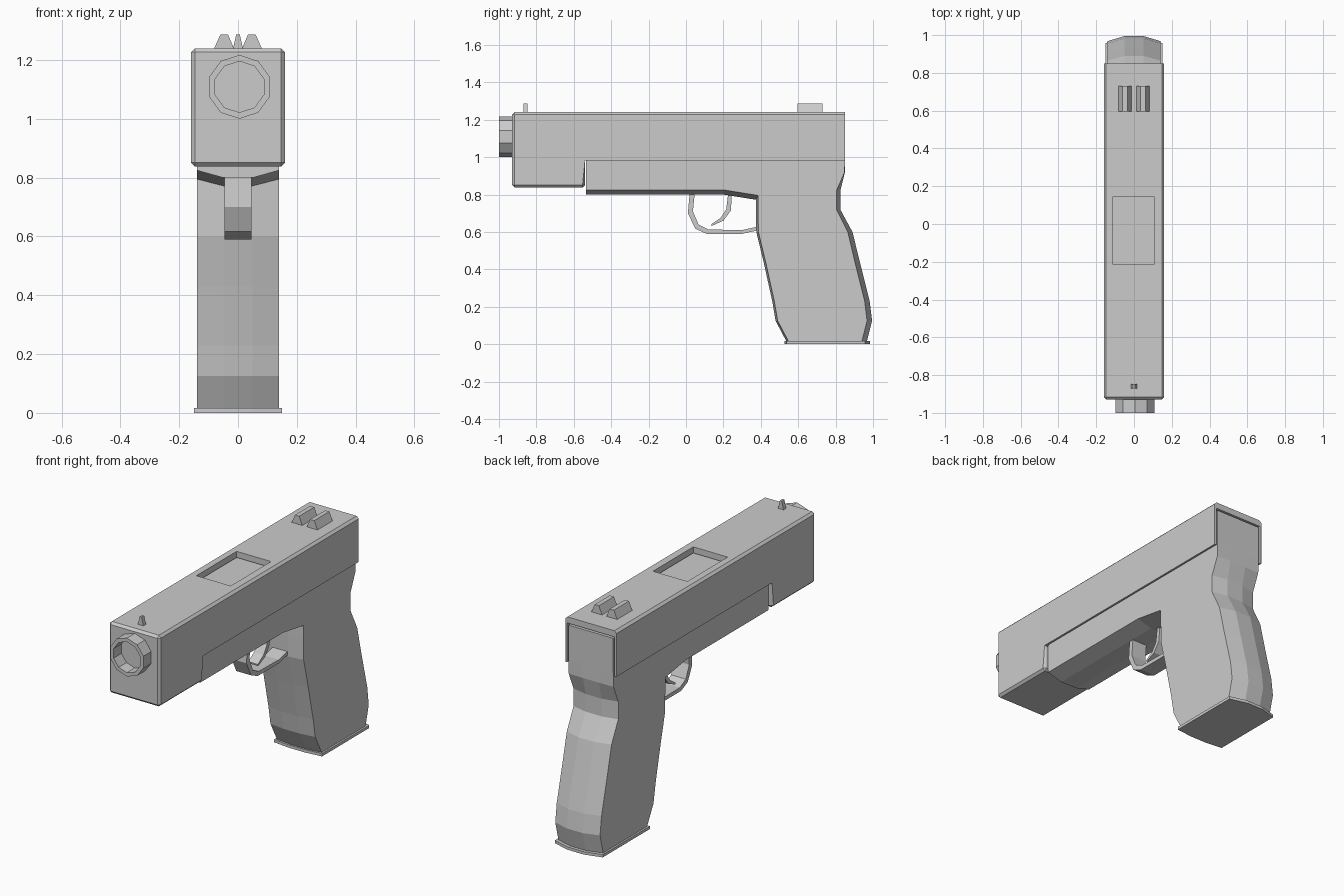
import bpy, bmesh, math

if "Cube" in bpy.data.objects:
    bpy.data.objects.remove(bpy.data.objects["Cube"])


def finish(name, bm):
    bmesh.ops.recalc_face_normals(bm, faces=bm.faces)
    me = bpy.data.meshes.new(name)
    bm.to_mesh(me)
    bm.free()
    ob = bpy.data.objects.new(name, me)
    bpy.context.collection.objects.link(ob)
    return ob


def loft(name, rings):
    """Closed skin through a list of equal-length rings of points."""
    bm = bmesh.new()
    rows = [[bm.verts.new(p) for p in r] for r in rings]
    n = len(rows[0])
    for a, b in zip(rows, rows[1:]):
        for i in range(n):
            j = (i + 1) % n
            bm.faces.new((a[i], a[j], b[j], b[i]))
    bm.faces.new(rows[0])
    bm.faces.new(rows[-1])
    return finish(name, bm)


def side_plate(name, yz, half):
    """Side profile extruded across x."""
    return loft(name, [[(x, y, z) for y, z in yz] for x in (-half, half)])


def box(name, x, y, z):
    return loft(name, [[(a, b, c) for a, b in
                ((x[0], y[0]), (x[1], y[0]), (x[1], y[1]), (x[0], y[1]))] for c in z])


def boolean(ob, other, op):
    m = ob.modifiers.new(op.lower(), 'BOOLEAN')
    m.operation, m.solver, m.object = op, 'EXACT', other
    bpy.context.view_layer.objects.active = ob
    bpy.ops.object.modifier_apply(modifier=m.name)
    bpy.data.objects.remove(other)


# Slide: stepped block, bevelled everywhere but the rear face
slide = side_plate("slide", [(-.93, .838), (-.54, .838), (-.54, .983),
                             (.85, .983), (.85, 1.24), (-.93, 1.24)], .16)
bm = bmesh.new()
bm.from_mesh(slide.data)
edges = [e for e in bm.edges if not all(v.co.y > .84 for v in e.verts)
         and not all(abs(v.co.z - .983) < .01 for v in e.verts)]
bmesh.ops.bevel(bm, geom=edges, offset=.013, segments=1, affect='EDGES')
bm.to_mesh(slide.data)
bm.free()
# Underside channel and ejection port
boolean(slide, box("channel", (-.149, .149), (-.53, .9), (.7, 1.205)), 'DIFFERENCE')
boolean(slide, box("port", (-.11, .105), (-.215, .145), (1.15, 1.3)), 'DIFFERENCE')

# Frame: chamfered underside, dipping towards the grip
frame_rings = []
for y, zs, zc in ((-.535, .825, .8), (.2, .825, .8), (.45, .785, .76)):
    frame_rings.append([(-.14, y, 1.195), (-.14, y, zs), (-.05, y, zc),
                        (.05, y, zc), (.14, y, zs), (.14, y, 1.195)])
frame = loft("frame", frame_rings)

# Grip: octagonal section; front y, back y, back bulge, z
grip_rings = []
for yf, yb, bulge, z in ((.548, .94, .027, .015), (.49, .968, .027, .125),
                         (.472, .955, .027, .23), (.428, .905, .027, .43),
                         (.387, .865, .025, .60), (.385, .805, .02, .72),
                         (.385, .805, .02, .82), (.385, .848, .002, .92),
                         (.385, .85, 0, 1.0), (.385, .85, 0, 1.195)):
    grip_rings.append([(-.14, yf, z), (-.05, yf - .011, z), (.05, yf - .011, z),
                       (.14, yf, z), (.14, yb, z), (.05, yb + bulge, z),
                       (-.05, yb + bulge, z), (-.14, yb, z)])
boolean(frame, loft("grip", grip_rings), 'UNION')

# Magazine base plate
loft("base_plate", [[(-.15, .537, z), (-.05, .526, z), (.05, .526, z), (.15, .537, z),
                     (.15, .958, z), (.05, .985, z), (-.05, .985, z), (-.15, .958, z)]
                    for z in (0, .016)])

# Trigger guard and trigger
side_plate("trigger_guard", [(.02, .81), (.01, .70), (.05, .617), (.11, .59), (.30, .59),
                             (.40, .612), (.40, .632), (.30, .61), (.12, .613),
                             (.067, .64), (.037, .71), (.047, .81)], .046)
side_plate("trigger", [(.245, .80), (.24, .715), (.20, .66), (.137, .632),
                       (.135, .642), (.185, .675), (.215, .72), (.225, .80)], .03)

# Barrel end: ten-sided tube with a recessed bore
rings = []
for r, y in ((.1085, -.9), (.1085, -1), (.087, -1), (.087, -.93)):
    rings.append([(.005 + r * math.sin(math.tau * i / 10), y,
                   1.109 + r * math.cos(math.tau * i / 10)) for i in range(10)])
loft("barrel_end", rings)
# Clear the slide face inside the bore
boolean(slide, loft("bore", [[(p[0], y, p[2]) for p in rings[2]] for y in (-1.1, -.925)]),
        'DIFFERENCE')

# Sights
for name, y0, y1, section in (
        ("front_sight", -.87, -.847, ((-.018, -.006), (.018, .006))),
        ("rear_sight_left", .595, .73, ((-.083, -.06), (-.012, -.034))),
        ("rear_sight_right", .595, .73, ((.012, .034), (.083, .06)))):
    (b0, t0), (b1, t1) = section
    loft(name, [[(b0, y, 1.235), (b1, y, 1.235), (t1, y, 1.287), (t0, y, 1.287)]
                for y in (y0, y1)])
